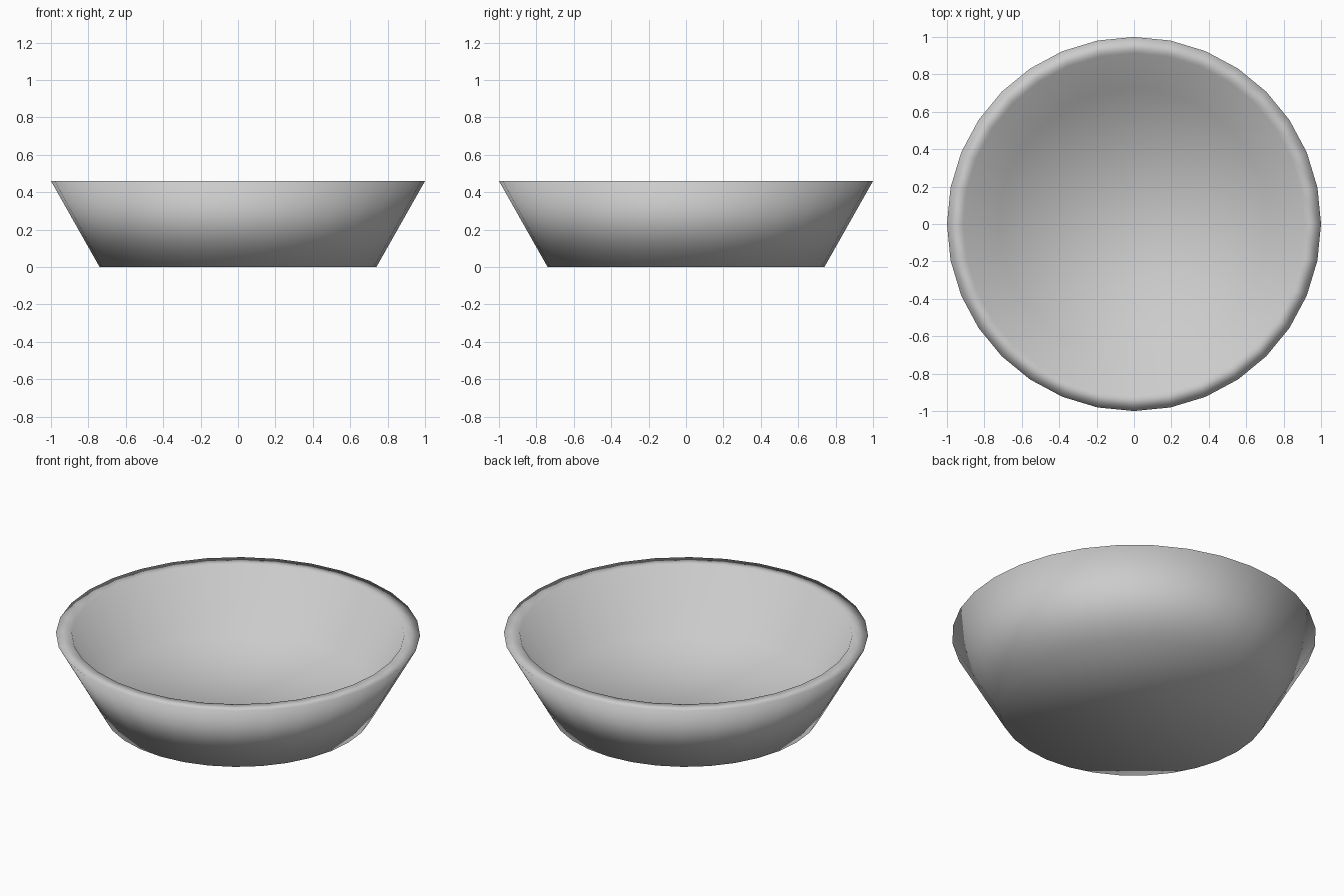
import bpy, bmesh
from math import cos, sin, pi

if "Cube" in bpy.data.objects:
    bpy.data.objects.remove(bpy.data.objects["Cube"])

SIDES = 32
# radius, height: outer base, outer rim, inner rim, inner floor
PROFILE = [(0.74, 0.0), (1.0, 0.46), (0.913, 0.46), (0.72, 0.12)]

bm = bmesh.new()
rings = [[bm.verts.new((r * cos(2 * pi * i / SIDES), r * sin(2 * pi * i / SIDES), z))
          for i in range(SIDES)] for r, z in PROFILE]

# Outer wall, flat rim and inner wall
for low, high in zip(rings, rings[1:]):
    for i in range(SIDES):
        j = (i + 1) % SIDES
        bm.faces.new((low[i], low[j], high[j], high[i]))

# Underside and inner floor
bm.faces.new(rings[0][::-1])
bm.faces.new(rings[-1])
bmesh.ops.recalc_face_normals(bm, faces=bm.faces[:])
for face in bm.faces:
    face.smooth = True

mesh = bpy.data.meshes.new("bowl")
bm.to_mesh(mesh)
bm.free()
bowl = bpy.data.objects.new("bowl", mesh)
bpy.context.collection.objects.link(bowl)
